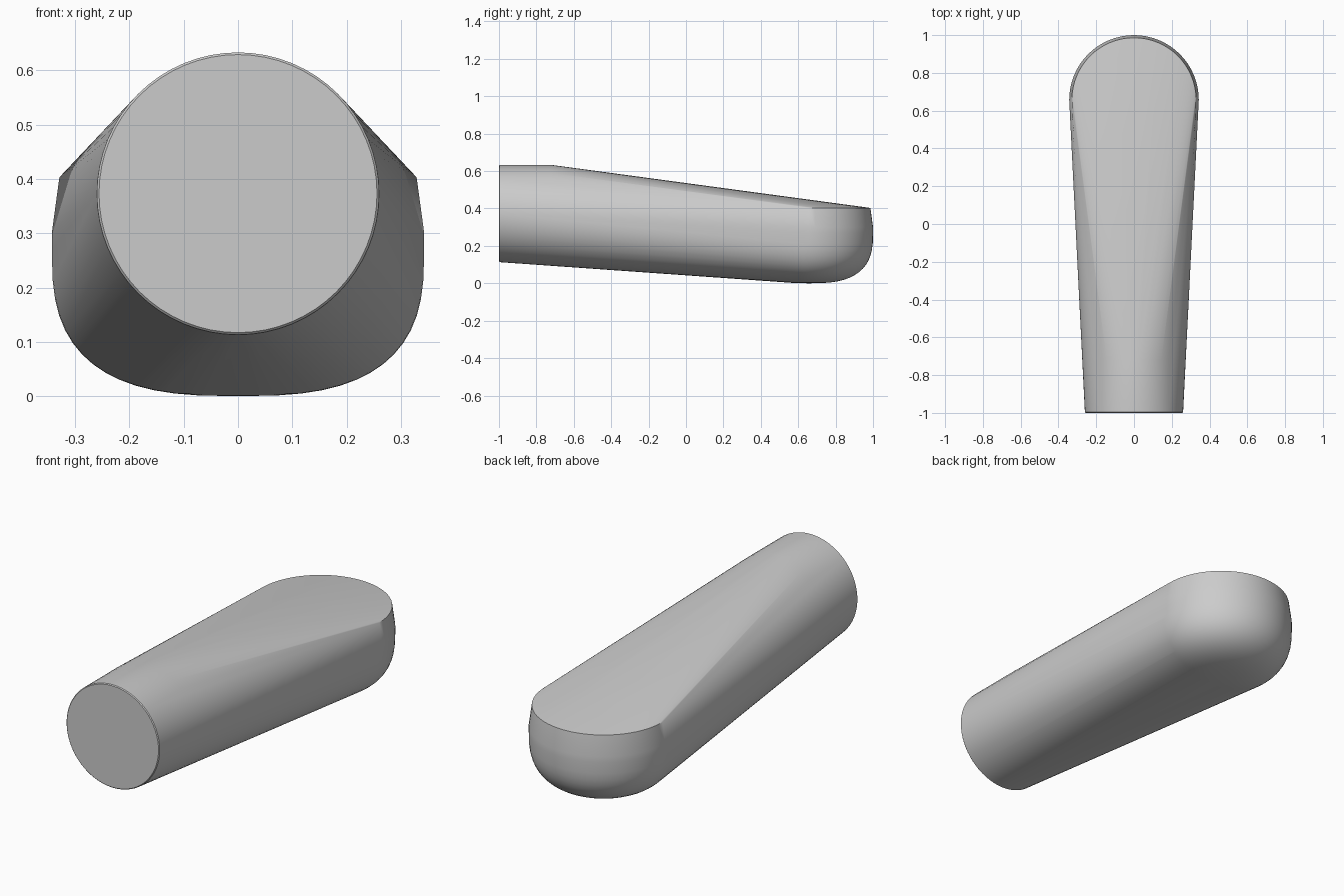
import bpy, bmesh, math

cube = bpy.data.objects.get("Cube")
if cube:
    bpy.data.objects.remove(cube, do_unlink=True)

SEGMENTS = 64
bm = bmesh.new()


def ring(radius, place):
    """Add a circle of vertices, put in position by place(x, other)."""
    for i in range(SEGMENTS):
        a = 2 * math.pi * i / SEGMENTS
        bm.verts.new(place(radius * math.cos(a), radius * math.sin(a)))


# Round neck: upright circles with a fine bevel at the front end
NECK_Z = 0.373
for radius, y in ((0.256, -1.0), (0.26, -0.996), (0.26, -0.72)):
    ring(radius, lambda x, v: (x, y, NECK_Z + v))

# Rounded bowl: flat rim, widest line, then a squarish curve to the base
BOWL_Y, WIDE, WIDE_Z, POWER = 0.657, 0.343, 0.27, 2.8
profile = [(0.329, 0.403), (WIDE, 0.3)]
STEPS = 14
for i in range(STEPS):
    t = math.pi / 2 * i / STEPS
    profile.append((WIDE * math.cos(t) ** (2 / POWER),
                    WIDE_Z * (1 - math.sin(t) ** (2 / POWER))))
for radius, z in profile:
    ring(radius, lambda x, v: (x, BOWL_Y + v, z))
bm.verts.new((0, BOWL_Y, 0))

# Stretch one skin over neck and bowl
hull = bmesh.ops.convex_hull(bm, input=bm.verts[:], use_existing_faces=False)
spare = {g for g in hull["geom_interior"] + hull["geom_unused"]
         if isinstance(g, bmesh.types.BMVert)}
bmesh.ops.delete(bm, geom=list(spare), context='VERTS')
bmesh.ops.dissolve_limit(bm, angle_limit=0.003, verts=bm.verts[:], edges=bm.edges[:])
bmesh.ops.recalc_face_normals(bm, faces=bm.faces[:])

mesh = bpy.data.meshes.new("handle_body")
bm.to_mesh(mesh)
bm.free()
body = bpy.data.objects.new("handle_body", mesh)
bpy.context.collection.objects.link(body)

# Plain grey
grey = bpy.data.materials.new("plain_grey")
grey.use_nodes = True
colour = (0.6, 0.6, 0.6, 1)
grey.diffuse_color = colour
grey.node_tree.nodes["Principled BSDF"].inputs["Base Color"].default_value = colour
mesh.materials.append(grey)

# Smooth sides with crisp rim and front edge
bpy.ops.object.select_all(action='DESELECT')
body.select_set(True)
bpy.context.view_layer.objects.active = body
bpy.ops.object.shade_smooth_by_angle(angle=math.radians(30))
